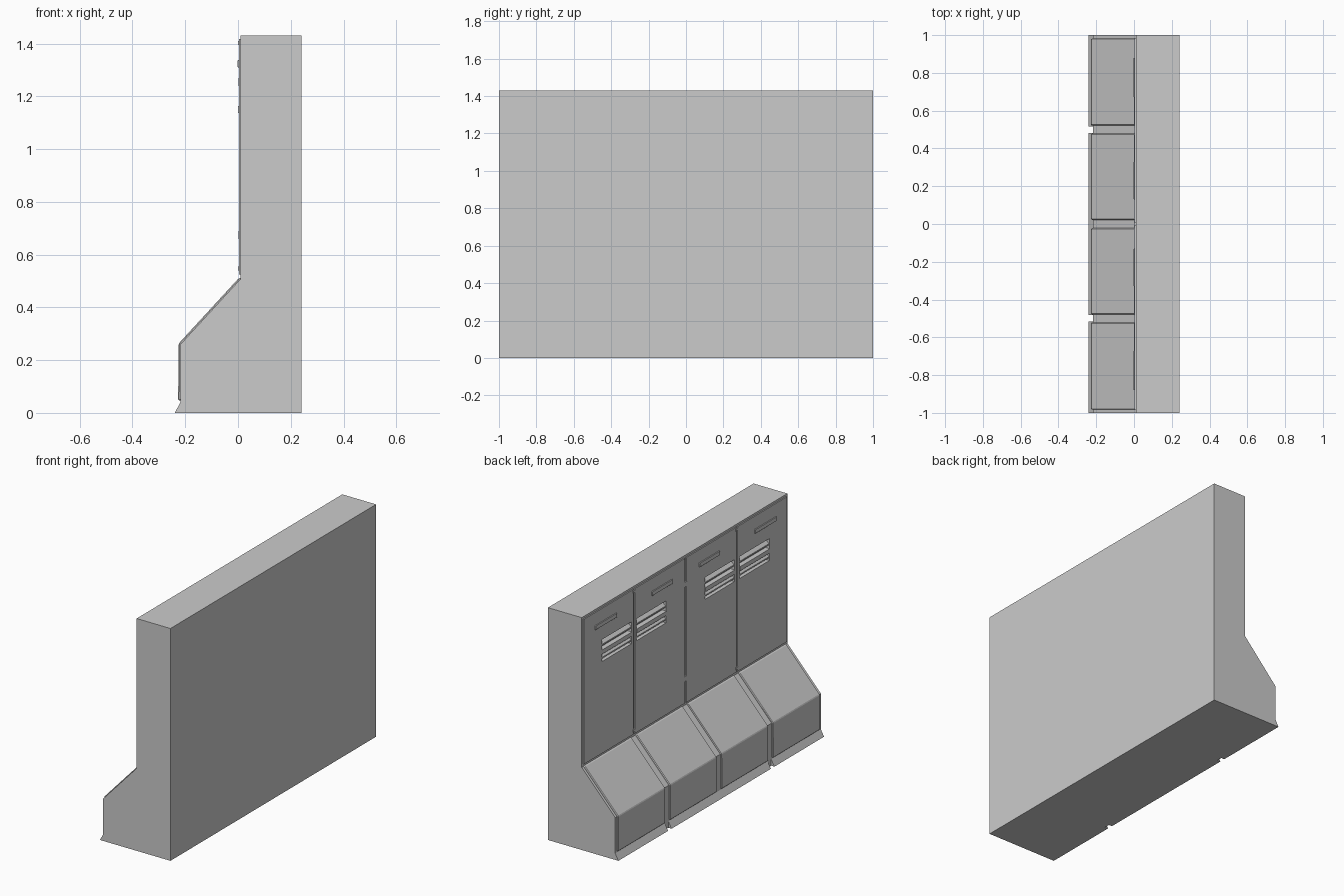
import bpy, bmesh

if "Cube" in bpy.data.objects:
    bpy.data.objects.remove(bpy.data.objects["Cube"])


def make(name, bm):
    bmesh.ops.recalc_face_normals(bm, faces=bm.faces)
    me = bpy.data.meshes.new(name)
    bm.to_mesh(me)
    bm.free()
    ob = bpy.data.objects.new(name, me)
    bpy.context.collection.objects.link(ob)
    return ob


def prism(name, profile, y0, y1, bevel=0.0):
    """Extrude an x-z profile from y0 to y1."""
    bm = bmesh.new()
    face = bm.faces.new([bm.verts.new((x, y0, z)) for x, z in profile])
    ext = bmesh.ops.extrude_face_region(bm, geom=[face])
    for v in ext["geom"]:
        if isinstance(v, bmesh.types.BMVert):
            v.co.y = y1
    ob = make(name, bm)
    if bevel:
        mod = ob.modifiers.new("chamfer", "BEVEL")
        mod.width, mod.segments, mod.limit_method = bevel, 1, "ANGLE"
    return ob


def box(name, x, y, z, bevel=0.0):
    return prism(name, [(x[0], z[0]), (x[1], z[0]), (x[1], z[1]), (x[0], z[1])],
                 y[0], y[1], bevel)


def cut(ob, cutter):
    mod = ob.modifiers.new("vent_hole", "BOOLEAN")
    mod.operation, mod.solver, mod.object = "DIFFERENCE", "EXACT", cutter


# Main body: wall slab with sloping foot
body = prism("wall_body", [(0.24, 0), (0.24, 1.43), (0.01, 1.43), (0.01, 0.508),
                           (-0.218, 0.26), (-0.218, 0), ], -1, 1)

# Kick strip along the floor, split at the outer seams
kick = [(-0.24, 0), (-0.217, 0.042), (-0.20, 0.042), (-0.20, 0)]
for y0, y1 in ((-1, -0.517), (-0.483, 0.483), (0.517, 1)):
    prism("kick_strip", kick, y0, y1)

# Raised panel wrapping front and slope of each foot bay
foot = [(-0.227, 0.047), (-0.225, 0.263), (0.003, 0.511), (0.03, 0.511),
        (-0.19, 0.25), (-0.19, 0.047)]


def span(s, a, b):
    return tuple(sorted((s * a, s * b)))


for s in (1, -1):
    for a, b, vent, handle in ((0.022, 0.478, (0.19, 0.475), (0.13, 0.33)),
                               (0.522, 0.983, (0.525, 0.815), (0.67, 0.88))):
        prism("foot_panel", foot, *span(s, a, b), bevel=0.004)

        # Upper door with a recessed vent
        d0 = 0.007 if a < 0.5 else 0.507
        d1 = 0.493 if a < 0.5 else 0.986
        door = box("door_panel", (0.003, 0.02), span(s, d0, d1), (0.525, 1.417))
        vy = span(s, *vent)
        hole = box("vent_cutter", (-0.05, 0.03), vy, (1.09, 1.225))
        hole.hide_render = True
        hole.hide_set(True)
        cut(door, hole)
        cut(body, hole)

        # Vent slats: proud centre bar with slanted blades above and below
        box("vent_bar", (0.0, 0.03), vy, (1.137, 1.163))
        for z in (1.105, 1.185):
            prism("vent_blade", [(0.006, z), (0.03, z + 0.022),
                                 (0.03, z + 0.03), (0.006, z + 0.008)], *vy)

        # Label bar above the vent
        box("handle_bar", (-0.002, 0.01), span(s, *handle), (1.31, 1.337), 0.002)

    # Latch pegs at the outer seams
    for z in (0.54, 1.395):
        box("latch_peg", (0.0, 0.015), span(s, 0.488, 0.512), (z, z + 0.015))

# Hinges on the centre seam
for z in (0.66, 1.24):
    box("hinge", (0.001, 0.015), (-0.012, 0.012), (z, z + 0.03))
